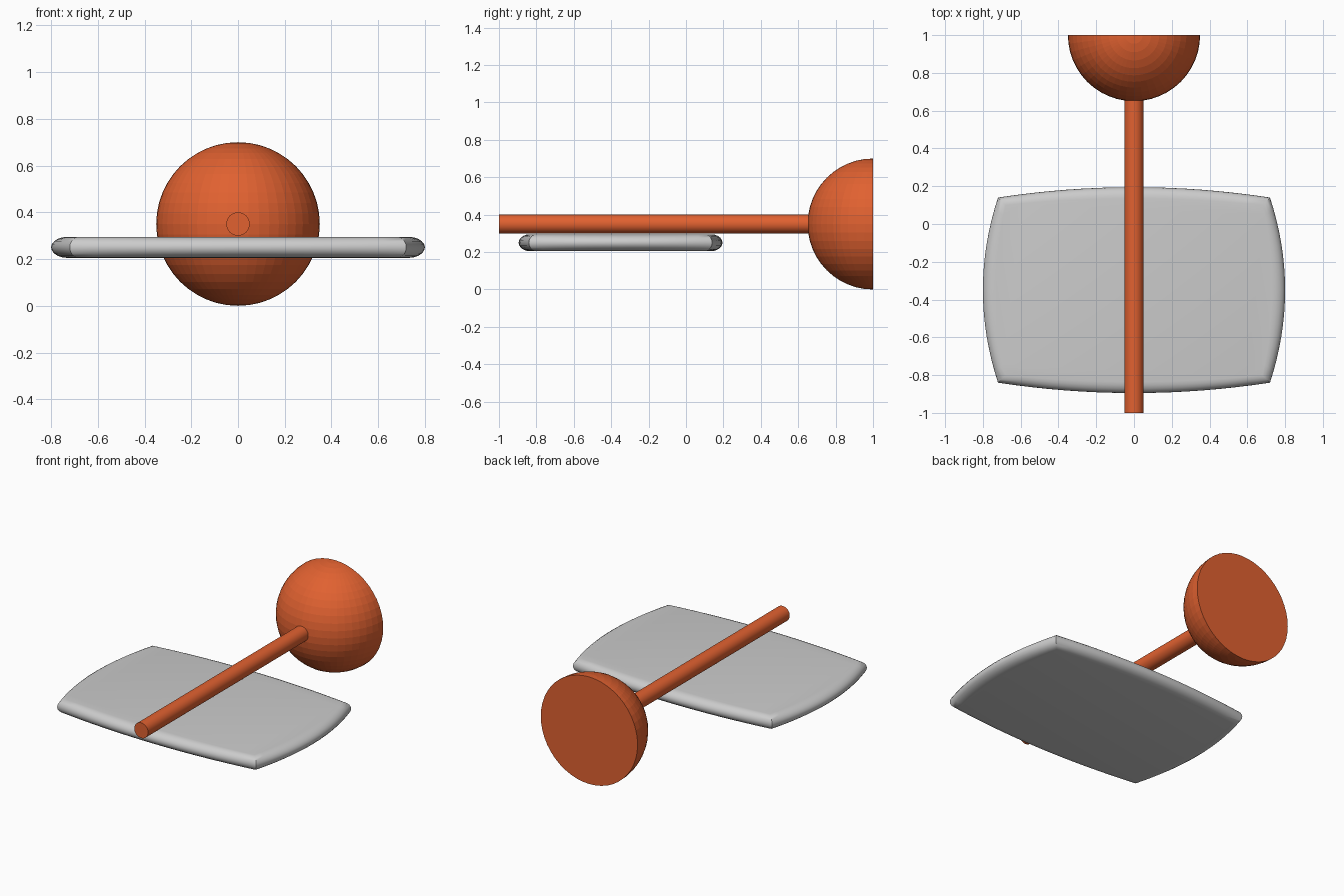
import bpy, bmesh, math
from mathutils import Matrix, Vector

cube = bpy.data.objects.get("Cube")
if cube:
    bpy.data.objects.remove(cube, do_unlink=True)

orange = bpy.data.materials.new("orange")
orange.use_nodes = True
color = (0.75, 0.12, 0.03, 1)
orange.diffuse_color = color
orange.node_tree.nodes["Principled BSDF"].inputs["Base Color"].default_value = color

AXIS_Z = 0.35
RADIUS = 0.35


def finish(bm, name, material=None, smooth=None):
    bmesh.ops.recalc_face_normals(bm, faces=bm.faces)
    mesh = bpy.data.meshes.new(name)
    bm.to_mesh(mesh)
    bm.free()
    obj = bpy.data.objects.new(name, mesh)
    bpy.context.collection.objects.link(obj)
    if material:
        mesh.materials.append(material)
    if smooth:
        bpy.ops.object.select_all(action='DESELECT')
        obj.select_set(True)
        bpy.context.view_layer.objects.active = obj
        bpy.ops.object.shade_smooth_by_angle(angle=math.radians(smooth))
    return obj


# Half-ball end, cut flat at the back
bm = bmesh.new()
bmesh.ops.create_uvsphere(bm, u_segments=48, v_segments=24, radius=RADIUS,
                          matrix=Matrix.Translation((0, 1, AXIS_Z)))
cut = bmesh.ops.bisect_plane(bm, geom=bm.verts[:] + bm.edges[:] + bm.faces[:], dist=1e-4,
                             plane_co=(0, 1, 0), plane_no=(0, 1, 0), clear_outer=True)
rim = [e for e in bm.edges if e.is_boundary]
bmesh.ops.contextual_create(bm, geom=rim)
finish(bm, "half_ball", orange)

# Long round rod
front, back = -1.0, 0.72
bm = bmesh.new()
bmesh.ops.create_cone(bm, cap_ends=True, segments=32, radius1=0.05, radius2=0.05,
                      depth=back - front,
                      matrix=Matrix.Translation((0, (front + back) / 2, AXIS_Z))
                      @ Matrix.Rotation(math.pi / 2, 4, 'X'))
finish(bm, "rod", orange, smooth=30)


# Pillow-shaped plate with bowed sides and rounded rim
def bowed_outline(t, steps=16):
    """Outline at inset t (0 = widest, 1 = start of the flat face)."""
    hx, hy = 0.72 - 0.04 * t, 0.49 - 0.04 * t
    bow_x, bow_y = 0.08 - 0.03 * t, 0.055 - 0.02 * t
    sides = [((hx, -hy), (hx, hy), (bow_x, 0)), ((hx, hy), (-hx, hy), (0, bow_y)),
             ((-hx, hy), (-hx, -hy), (-bow_x, 0)), ((-hx, -hy), (hx, -hy), (0, -bow_y))]
    points = []
    for a, b, bow in sides:
        for i in range(steps):
            s = i / steps
            points.append(Vector(a).lerp(Vector(b), s) + Vector(bow) * 4 * s * (1 - s))
    return points


bm = bmesh.new()
loops = []
layers = 10
for k in range(layers + 1):
    angle = math.pi * (k / layers - 0.5)
    z = 0.25 + 0.045 * math.sin(angle)
    loops.append([bm.verts.new((p.x, p.y - 0.35, z))
                  for p in bowed_outline(1 - math.cos(angle))])
for low, high in zip(loops, loops[1:]):
    for i in range(len(low)):
        j = (i + 1) % len(low)
        bm.faces.new((low[i], low[j], high[j], high[i]))
bm.faces.new(loops[0][::-1])
bm.faces.new(loops[-1])
finish(bm, "plate", smooth=30)
